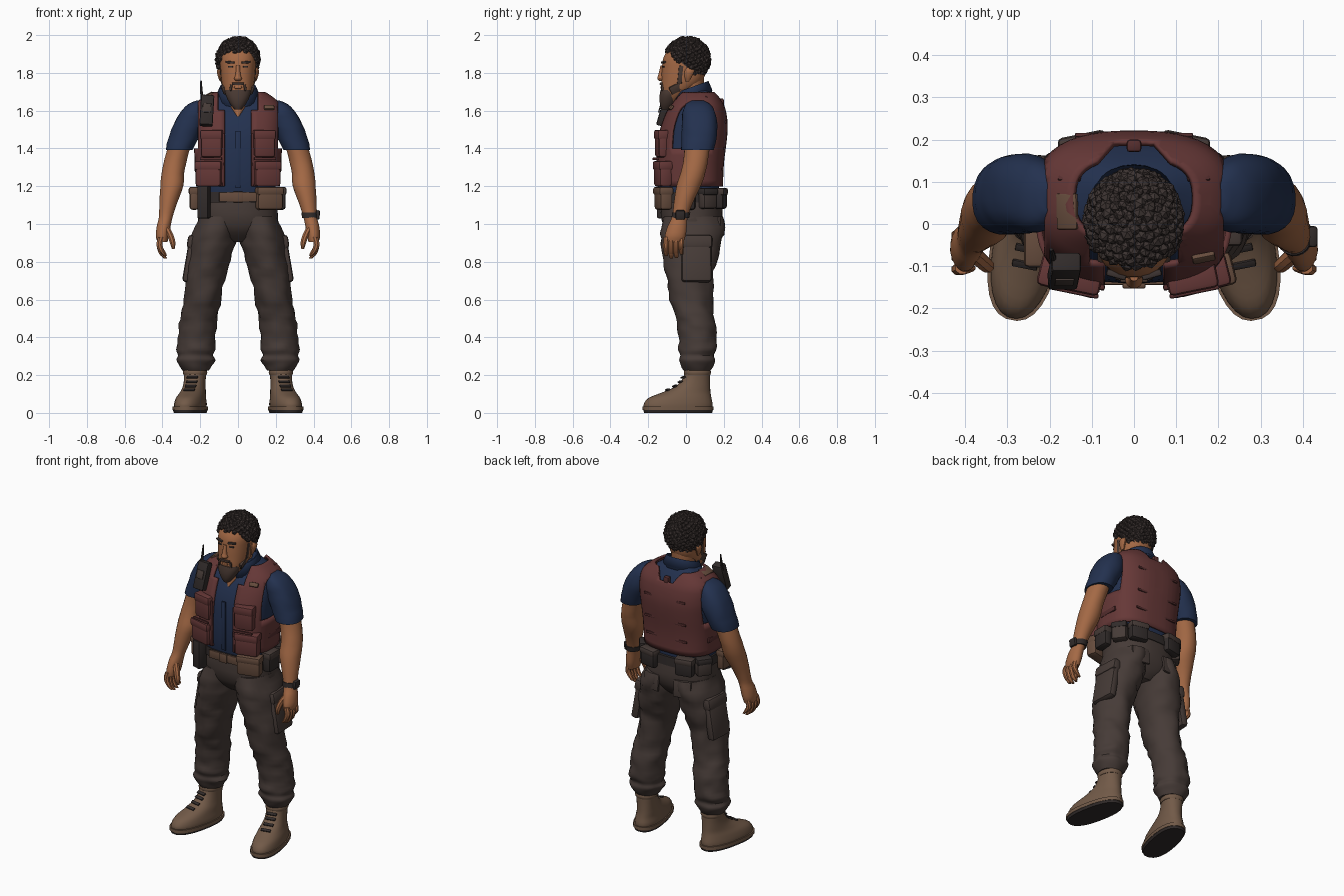
import bpy, bmesh, math, random
from mathutils import Vector, Matrix, noise

random.seed(4)
PI = math.pi


def mat(name, hexa):
    m = bpy.data.materials.new(name)
    c = [int(hexa[i:i + 2], 16) / 255 for i in (0, 2, 4)]
    m.diffuse_color = [((v + .055) / 1.055) ** 2.4 for v in c] + [1]
    return m


SKIN, HAIR, BEARD = mat("skin", "a46945"), mat("hair", "3d3432"), mat("beard", "4a3a33")
SHIRT, VEST, FLAP = mat("navy_cloth", "23314f"), mat("maroon_cloth", "663837"), mat("dark_maroon", "552e2e")
CLOTH, BOOT = mat("trouser_cloth", "463b37"), mat("boot_leather", "725a48")
BLACK, TAN = mat("black_gear", "312b2a"), mat("brown_leather", "664c3d")
SIDES = ((-1, "right"), (1, "left"))


def finish(bm, name, m):
    bmesh.ops.recalc_face_normals(bm, faces=bm.faces)
    me = bpy.data.meshes.new(name)
    bm.to_mesh(me)
    bm.free()
    me.materials.append(m)
    o = bpy.data.objects.new(name, me)
    bpy.context.collection.objects.link(o)
    return o


def spline(a, b, c, d, t):
    return b + .5 * t * (c - a + t * (2 * a - 5 * b + 4 * c - d + t * (3 * (b - c) + d - a)))


def loft(name, rings, m, n=24, s=1, p=2, steps=3, wrinkle=0, spin=None, caps=True):
    """Skin horizontal rings (x, y, z, rx, ry); s=-1 mirrors, p squares the section."""
    dense = []
    for i in range(len(rings) - 1):
        q = [rings[max(0, min(len(rings) - 1, i + k))] for k in (-1, 0, 1, 2)]
        dense += [[spline(*v, j / steps) for v in zip(*q)] for j in range(steps)]
    dense.append(rings[-1])
    bm, loops = bmesh.new(), []
    for x, y, z, rx, ry in dense:
        loop = []
        for k in range(n):
            a = 2 * PI * (k + .5) / n
            c, d = math.cos(a), math.sin(a)
            u, v = (math.copysign(abs(w) ** (2 / p), w) for w in (c, d))
            f = 1 + wrinkle * noise.noise(Vector((c * 1.5 + x * 9, d * 1.5, z * 22)))
            co = Vector((x + rx * u * f, y + ry * v * f, z))
            if spin:
                o = Vector((spin[1], spin[2], 0))
                co = Matrix.Rotation(spin[0], 3, 'Z') @ (co - o) + o
            co.x *= s
            loop.append(bm.verts.new(co))
        loops.append(loop)
    for a, b in zip(loops, loops[1:]):
        for k in range(n):
            bm.faces.new((a[k], a[(k + 1) % n], b[(k + 1) % n], b[k]))
    if caps:
        bm.faces.new(loops[0])
        bm.faces.new(loops[-1])
    return finish(bm, name, m)


def box(name, loc, size, m, rot=(0, 0, 0), s=1, bevel=.008):
    bm = bmesh.new()
    bmesh.ops.create_cube(bm, size=1)
    bmesh.ops.scale(bm, vec=size, verts=bm.verts)
    bmesh.ops.bevel(bm, geom=bm.edges[:], offset=min(bevel, min(size) * .35), segments=2, profile=.5, affect='EDGES')
    o = finish(bm, name, m)
    o.location = (loc[0] * s, loc[1], loc[2])
    o.rotation_euler = (rot[0], rot[1] * s, rot[2] * s)
    return o


def pouch(name, loc, size, m, flap, turn=0, s=1):
    """Rounded pouch with an overhanging closing flap."""
    box(name, loc, size, m, (0, 0, turn), s, .016)
    w, d, h = size
    box(name + "_flap", (loc[0], loc[1], loc[2] + h * .33), (w * 1.05, d * 1.16, h * .36), flap, (0, 0, turn), s, .012)


# Shirt body
torso = [(0, .03, 1.1, .195, .145), (0, .02, 1.2, .2, .155), (0, .02, 1.32, .206, .16),
         (0, .033, 1.45, .213, .163), (0, .045, 1.53, .217, .155), (0, .055, 1.6, .211, .133),
         (0, .06, 1.645, .182, .107), (0, .06, 1.685, .125, .082), (0, .055, 1.715, .085, .062)]
loft("shirt", torso, SHIRT, 40, p=2.7)
box("shirt_placket", (0, -.139, 1.34), (.028, .012, .3), SHIRT)

# Vest: grown torso shell, cut for the front opening, neck and armholes
vest = loft("vest", [(x, y, z + (.008 if z > 1.55 else 0), rx + .016, ry + .014)
                     for x, y, z, rx, ry in torso[1:8]], VEST, 48, p=2.7, caps=False)
bm = bmesh.new()
bm.from_mesh(vest.data)
cuts = [((x, 0, 0), (1, 0, 0)) for x in (-.207, -.105, -.07, .07, .105, .207)]
cuts += [((0, 0, z), (0, 0, 1)) for z in (1.4, 1.6, 1.635)]
cuts += [((s * .105, .125, 0), (s, .9, 0)) for s in (-1, 1)]
for co, no in cuts:
    bmesh.ops.bisect_plane(bm, geom=bm.verts[:] + bm.edges[:] + bm.faces[:], plane_co=co, plane_no=no)


def open_area(c):
    x = abs(c.x)
    return ((c.y < .03 and (x < .07 or (x < .105 and c.z > 1.6)))
            or (x < .105 and c.z > 1.635 and x + .9 * c.y < .2175) or (x > .207 and c.z > 1.4))


bmesh.ops.delete(bm, geom=[f for f in bm.faces if open_area(f.calc_center_median())], context='FACES')
bm.to_mesh(vest.data)
bm.free()
sol = vest.modifiers.new("thickness", 'SOLIDIFY')
sol.thickness, sol.offset = .014, 0

# Vest pockets, shoulder tabs and back straps
for s, side in SIDES:
    pouch(side + "_upper_pocket", (.137, -.127, 1.425), (.115, .058, .145), VEST, VEST, .2, s)
    pouch(side + "_lower_pocket", (.152, -.122, 1.265), (.14, .068, .135), VEST, VEST, .25, s)
    box(side + "_pocket_strap", (.143, -.16, 1.345), (.12, .012, .014), FLAP, (0, 0, .2), s)
    box(side + "_zip_edge", (.076, -.15, 1.34), (.014, .014, .28), FLAP, s=s)
    box(side + "_side_strap", (.222, .04, 1.29), (.014, .12, .03), FLAP, s=s)
    box(side + "_shoulder_tab", (.15, .12, 1.668), (.055, .045, .012), FLAP, (-.65, .3, 0), s)
for z, y in ((1.29, .192), (1.4, .203), (1.54, .211)):
    box("back_strap", (0, y, z), (.28, .01, .014), FLAP)
box("drag_loop", (0, .185, 1.64), (.035, .03, .05), FLAP)
box("chest_patch", (.165, -.08, 1.617), (.055, .014, .026), TAN, (-.6, 0, .2))
box("shoulder_patch", (-.158, .03, 1.682), (.055, .085, .012), TAN, (.05, -.5, 0))

# Radio with antenna
box("radio", (-.165, -.112, 1.6), (.07, .048, .165), BLACK, (-.28, .06, 0))
box("radio_screen", (-.165, -.138, 1.615), (.045, .006, .05), CLOTH, (-.28, .06, 0))
loft("antenna", [(-.19, -.09, 1.65, .009, .009), (-.194, -.07, 1.71, .007, .007), (-.196, -.06, 1.76, .004, .004)], BLACK, 8)

# Collar: open band, high at the back
bm, rows = bmesh.new(), []
for r, h in ((.118, 1.655), (.092, 1.722), (.101, 1.726), (.126, 1.668)):
    row = []
    for k in range(25):
        a = -PI / 2 + .3 + k * (2 * PI - .6) / 24
        y = r * .86 * math.sin(a)
        row.append(bm.verts.new((r * .95 * math.cos(a), .032 + y, h + .36 * y)))
    rows.append(row)
for a, b in zip(rows, rows[1:]):
    for k in range(24):
        bm.faces.new((a[k], a[k + 1], b[k + 1], b[k]))
finish(bm, "shirt_collar", SHIRT).modifiers.new("thickness", 'SOLIDIFY').thickness = .008

# Neck and head
loft("neck", [(0, -.088, 1.57, .006, .012), (0, -.05, 1.62, .042, .036), (0, .0, 1.67, .065, .066),
              (0, .02, 1.72, .07, .072), (0, .025, 1.8, .07, .07)], SKIN)
loft("head", [(0, -.085, 1.64, .035, .035), (0, -.07, 1.672, .06, .058), (0, -.045, 1.712, .078, .086),
              (0, -.02, 1.76, .089, .11), (0, -.012, 1.82, .094, .116), (0, -.008, 1.88, .095, .112),
              (0, 0, 1.93, .078, .088), (0, 0, 1.96, .045, .05)], SKIN, 28, p=2.25)
loft("beard", [(0, -.108, 1.607, .018, .02), (0, -.1, 1.63, .038, .037), (0, -.092, 1.66, .056, .049),
               (0, -.084, 1.688, .067, .055), (0, -.078, 1.71, .068, .057)], BEARD, 24, p=2.2)
box("moustache", (0, -.129, 1.742), (.066, .02, .014), BEARD)
box("lips", (0, -.127, 1.723), (.04, .016, .016), SKIN)
loft("nose", [(0, -.13, 1.757, .012, .012), (0, -.132, 1.77, .021, .021), (0, -.13, 1.79, .014, .017),
              (0, -.126, 1.84, .01, .009)], SKIN, 12)
for s, side in SIDES:
    box(side + "_mouth_beard", (.037, -.125, 1.722), (.013, .016, .035), BEARD, (0, -.15, .2), s)
    box(side + "_eyebrow", (.042, -.12, 1.856), (.048, .016, .012), HAIR, (0, -.08, .28), s)
    box(side + "_eye", (.04, -.12, 1.832), (.028, .009, .009), BLACK, (0, 0, .25), s, .003)
    loft(side + "_ear", [(.09, .008, 1.755, .006, .01), (.095, .012, 1.78, .012, .02),
                         (.098, .018, 1.81, .014, .026), (.096, .018, 1.828, .007, .014)], SKIN, 12, s)
    box(side + "_sideburn", (.0845, -.03, 1.79), (.018, .026, .1), BEARD, (-.1, .08, .05), s)
    box(side + "_jaw_beard", (.073, -.05, 1.72), (.018, .075, .045), BEARD, (.5, .25, .15), s)

# Hair: cap under many small curls
bm = bmesh.new()
centre, rad = Vector((0, .007, 1.872)), Vector((.107, .113, .111))
bmesh.ops.create_uvsphere(bm, u_segments=24, v_segments=16, radius=1)
for v in bm.verts:
    v.co = Vector(a * b for a, b in zip(v.co, rad)) + centre
bmesh.ops.bisect_plane(bm, geom=bm.verts[:] + bm.edges[:] + bm.faces[:], plane_co=(0, 0, 1.835),
                       plane_no=(0, .8, 1), clear_inner=True)
for i in range(320):
    h = 1 - 2 * (i + .5) / 320
    r, a = math.sqrt(1 - h * h), i * 2.39996
    c = Vector((rad.x * r * math.cos(a), rad.y * r * math.sin(a), rad.z * h)) + centre
    if c.z > 1.832 - .8 * c.y:
        m4 = Matrix.Translation(c) @ Matrix.Rotation(random.random() * 6, 4, Vector((h, r, 1)))
        bmesh.ops.create_icosphere(bm, subdivisions=1, radius=random.uniform(.013, .019), matrix=m4)
finish(bm, "curly_hair", HAIR)

# Hips, belt and buckle
loft("hips", [(0, .035, .905, .07, .08), (0, .035, .94, .15, .118), (0, .032, .99, .207, .15),
              (0, .03, 1.06, .21, .163), (0, .027, 1.16, .2, .156)], CLOTH, 36, p=2.3, wrinkle=.03)
loft("belt", [(0, .027, 1.115, .212, .166), (0, .026, 1.17, .21, .165)], BLACK, 36, p=2.4, steps=1)
box("belt_front", (0, -.139, 1.143), (.2, .012, .05), TAN)
box("buckle", (0, -.146, 1.143), (.055, .014, .056), TAN)

# Belt pouches
pouch("front_pouch", (.165, -.12, 1.135), (.14, .068, .12), TAN, TAN, .25)
pouch("left_hip_pouch", (.225, .0, 1.135), (.1, .055, .12), BLACK, CLOTH, PI / 2)
box("holster", (-.18, -.118, 1.115), (.06, .06, .17), BLACK, (0, 0, -.3))
pouch("right_hip_pouch", (-.232, -.05, 1.135), (.1, .05, .12), TAN, TAN, -PI / 2)
for s, side in SIDES:
    pouch(side + "_rear_pouch", (.12, .182, 1.135), (.11, .055, .11), BLACK, CLOTH, -.2, s)
    pouch(side + "_rear_side_pouch", (.2, .115, 1.135), (.09, .06, .11), CLOTH, BLACK, -.95, s)

for s, side in SIDES:
    # Sleeves, arms and hands
    loft(side + "_sleeve", [(.2, .062, 1.654, .02, .03), (.218, .064, 1.633, .048, .064), (.237, .068, 1.59, .07, .086),
                            (.263, .072, 1.52, .082, .095), (.29, .068, 1.45, .079, .092), (.312, .06, 1.392, .072, .086)],
         SHIRT, 24, s, p=2.2, wrinkle=.05)
    loft(side + "_arm", [(.308, .06, 1.42, .06, .068), (.33, .052, 1.34, .06, .066), (.345, .037, 1.27, .061, .066),
                         (.35, .014, 1.2, .061, .066), (.37, -.014, 1.11, .047, .05), (.382, -.032, 1.04, .037, .042),
                         (.393, -.046, .99, .037, .051), (.4, -.056, .94, .035, .056), (.4, -.062, .905, .027, .05)],
         SKIN, 20, s, wrinkle=.04)
    for k in range(4):
        y, d = -.104 + k * .027, (0, .012, .01, -.008)[k]
        loft(f"{side}_finger_{k}", [(.407, y, .93, .017, .015), (.416, y - .003, .89, .017, .015),
                                    (.404, y - .002, .855 - d, .015, .014), (.384, y, .83 - d, .009, .009)], SKIN, 8, s)
    loft(side + "_thumb", [(.38, -.07, .985, .018, .02), (.358, -.09, .94, .018, .019),
                           (.346, -.1, .9, .016, .016), (.343, -.1, .868, .008, .008)], SKIN, 8, s)
    # Trouser legs with gathered cuffs
    loft(side + "_trouser_leg", [(.108, .03, 1.04, .1, .155), (.124, .035, .95, .118, .166), (.14, .03, .87, .118, .153),
                                 (.16, .025, .78, .111, .136), (.174, .02, .7, .105, .122), (.188, .027, .6, .097, .113),
                                 (.203, .045, .52, .1, .102), (.213, .06, .45, .101, .103), (.217, .064, .38, .099, .098),
                                 (.223, .062, .335, .106, .1), (.224, .06, .305, .096, .092), (.226, .06, .28, .106, .096),
                                 (.226, .06, .25, .088, .084), (.226, .06, .225, .07, .07)],
         CLOTH, 28, s, wrinkle=.11)
    box(side + "_cargo_pocket", (.25, .055, .805), (.05, .16, .23), CLOTH, (0, -.17, .05), s, .018)
    box(side + "_cargo_flap", (.236, .055, .905), (.058, .168, .07), CLOTH, (0, -.17, .05), s, .016)
    box(side + "_seat_pocket", (.105, .186, .99), (.11, .014, .1), CLOTH, (.1, 0, -.15), s)
    # Boots turned outward: dark tread, welt, upper and laces
    turn = (.2, .225, .07)
    loft(side + "_boot_tread", [(.23, -.045, 0, .076, .182), (.23, -.045, .014, .082, .186)],
         BLACK, 28, s, 2.4, 1, spin=turn)
    loft(side + "_boot_welt", [(.23, -.045, .014, .084, .19), (.23, -.045, .034, .084, .19)],
         BOOT, 28, s, 2.4, 1, spin=turn)
    loft(side + "_boot", [(.23, -.045, .03, .078, .184), (.229, -.044, .05, .078, .184), (.228, -.034, .08, .072, .168),
                          (.225, .0, .108, .064, .13), (.225, .034, .138, .058, .094), (.225, .052, .175, .056, .075),
                          (.225, .06, .215, .058, .067), (.225, .06, .26, .06, .064)], BOOT, 28, s, 2.2, spin=turn)
    loft(side + "_boot_collar", [(.225, .06, .2, .06, .068), (.225, .06, .215, .064, .072), (.225, .06, .235, .06, .066)],
         BOOT, 24, s, 2.2, spin=turn)
    for k, (y, z) in enumerate(((-.1, .123), (-.062, .142), (-.033, .165), (-.017, .188))):
        c = Matrix.Rotation(.2, 3, 'Z') @ Vector((0, y - .07, 0))
        box(f"{side}_lace_{k}", (.225 + c.x, .07 + c.y, z), (.06, .018, .009), BLACK, (.5, 0, .2), s, .003)

# Wristwatch
loft("watch_strap", [(.381, -.03, 1.032, .042, .047), (.378, -.025, 1.062, .044, .049)], BLACK, 20, steps=1)
box("watch_face", (.422, -.03, 1.048), (.022, .05, .05), BLACK, (0, .1, 0))

# Smooth shading with kept edges
for o in bpy.data.objects:
    o.select_set(o.type == 'MESH')
bpy.context.view_layer.objects.active = vest
bpy.ops.object.shade_smooth_by_angle(angle=.6)
